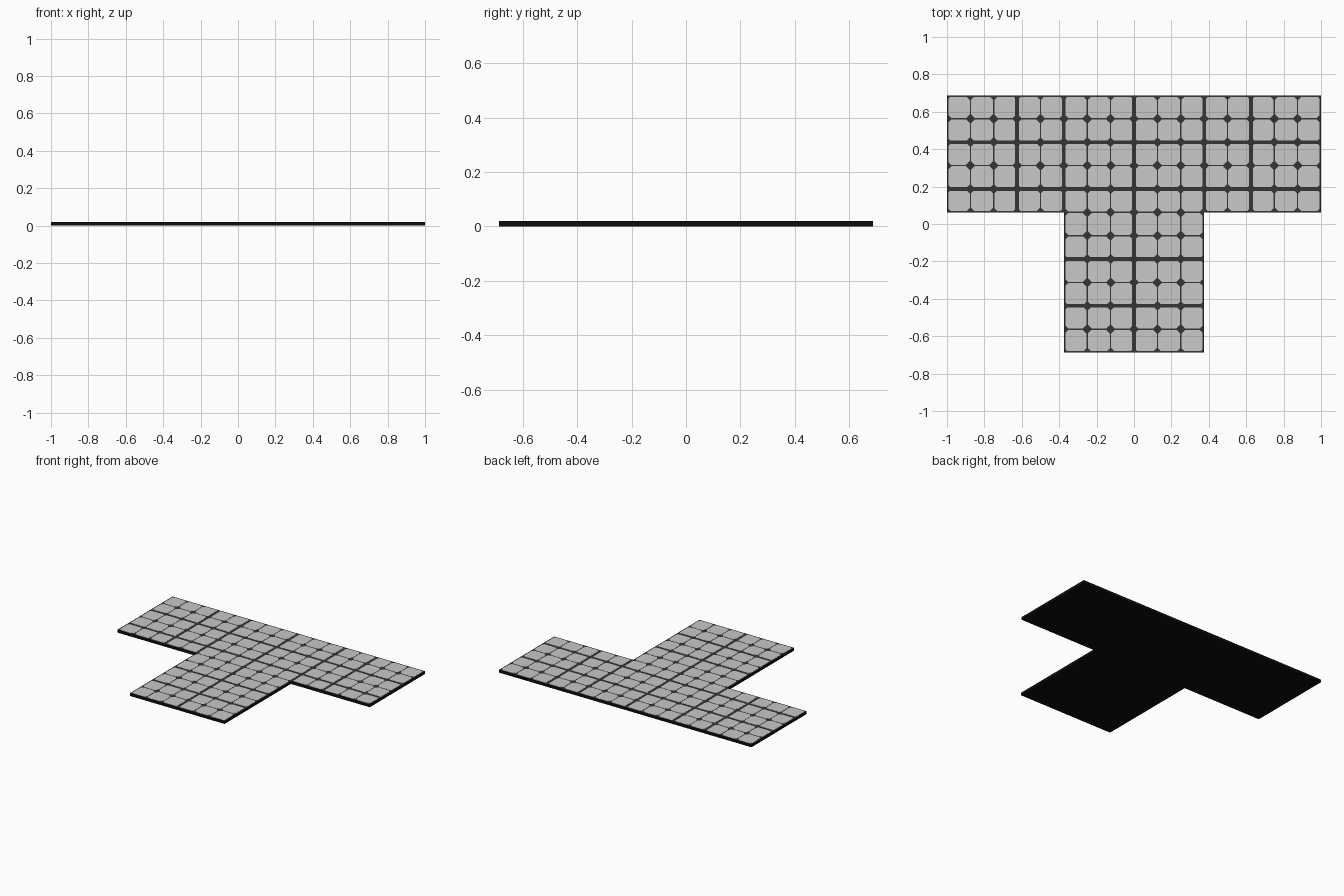
import bpy, bmesh

if "Cube" in bpy.data.objects:
    bpy.data.objects.remove(bpy.data.objects["Cube"])

CELL = 0.125
COLS, ROWS = 16, 11
X0, Y0 = -1.0, -0.6875
HALF_STEM, BAR_Y = 0.375, 0.0625
BASE_H, TILE_H = 0.0195, 0.001
WIDE_COLS = {3, 5, 8, 11, 13}      # column lines with a wide joint
WIDE_ROWS = {2, 4, 7, 9}           # row lines with a wide joint
THIN, WIDE, EDGE = 0.003, 0.010, 0.008
STUD = 0.027                       # half width of the diamond at each crossing


def material(name, rgb):
    m = bpy.data.materials.new(name)
    m.diffuse_color = (*rgb, 1)
    m.use_nodes = True
    m.node_tree.nodes["Principled BSDF"].inputs["Base Color"].default_value = m.diffuse_color
    return m


def finish(bm, name, mats):
    bmesh.ops.recalc_face_normals(bm, faces=bm.faces)
    me = bpy.data.meshes.new(name)
    bm.to_mesh(me)
    bm.free()
    for m in mats:
        me.materials.append(m)
    ob = bpy.data.objects.new(name, me)
    bpy.context.collection.objects.link(ob)
    return ob


def prism(bm, outline, z, h):
    face = bm.faces.new([bm.verts.new((x, y, z)) for x, y in outline])
    geom = bmesh.ops.extrude_face_region(bm, geom=[face])["geom"]
    bmesh.ops.translate(bm, vec=(0, 0, h),
                        verts=[g for g in geom if isinstance(g, bmesh.types.BMVert)])


def inside(c, r):
    """True where the T-shaped floor has a cell."""
    return 0 <= c < COLS and 0 <= r < ROWS and (r >= 6 or 5 <= c < 11)


black = material("black_base", (0.004, 0.004, 0.005))
groove = material("dark_grey_joint", (0.034, 0.036, 0.036))
stone = material("light_grey_tile", (0.57, 0.58, 0.57))

# T-shaped slab: black sides and underside, dark grey joints on top
bm = bmesh.new()
half = [(HALF_STEM, Y0), (HALF_STEM, BAR_Y), (1.0, BAR_Y), (1.0, -Y0)]
prism(bm, half + [(-x, y) for x, y in reversed(half)], 0, BASE_H)
bm.normal_update()
base = finish(bm, "floor_base", [black, groove])
for p in base.data.polygons:
    p.material_index = 1 if p.normal.z > 0.5 else 0

# Square tiles with clipped corners
bm = bmesh.new()
for r in range(ROWS):
    for c in range(COLS):
        if not inside(c, r):
            continue

        def gap(dc, dr, line, wide):
            if not inside(c + dc, r + dr):
                return EDGE
            return WIDE if line in wide else THIN

        gl, gr = gap(-1, 0, c, WIDE_COLS), gap(1, 0, c + 1, WIDE_COLS)
        gb, gt = gap(0, -1, r, WIDE_ROWS), gap(0, 1, r + 1, WIDE_ROWS)
        xl, yb = X0 + c * CELL, Y0 + r * CELL
        xr, yt = xl + CELL, yb + CELL
        prism(bm, [
            (xl + STUD - gb, yb + gb), (xr - STUD + gb, yb + gb),
            (xr - gr, yb + STUD - gr), (xr - gr, yt - STUD + gr),
            (xr - STUD + gt, yt - gt), (xl + STUD - gt, yt - gt),
            (xl + gl, yt - STUD + gl), (xl + gl, yb + STUD - gl),
        ], BASE_H, TILE_H)
finish(bm, "floor_tiles", [stone])
